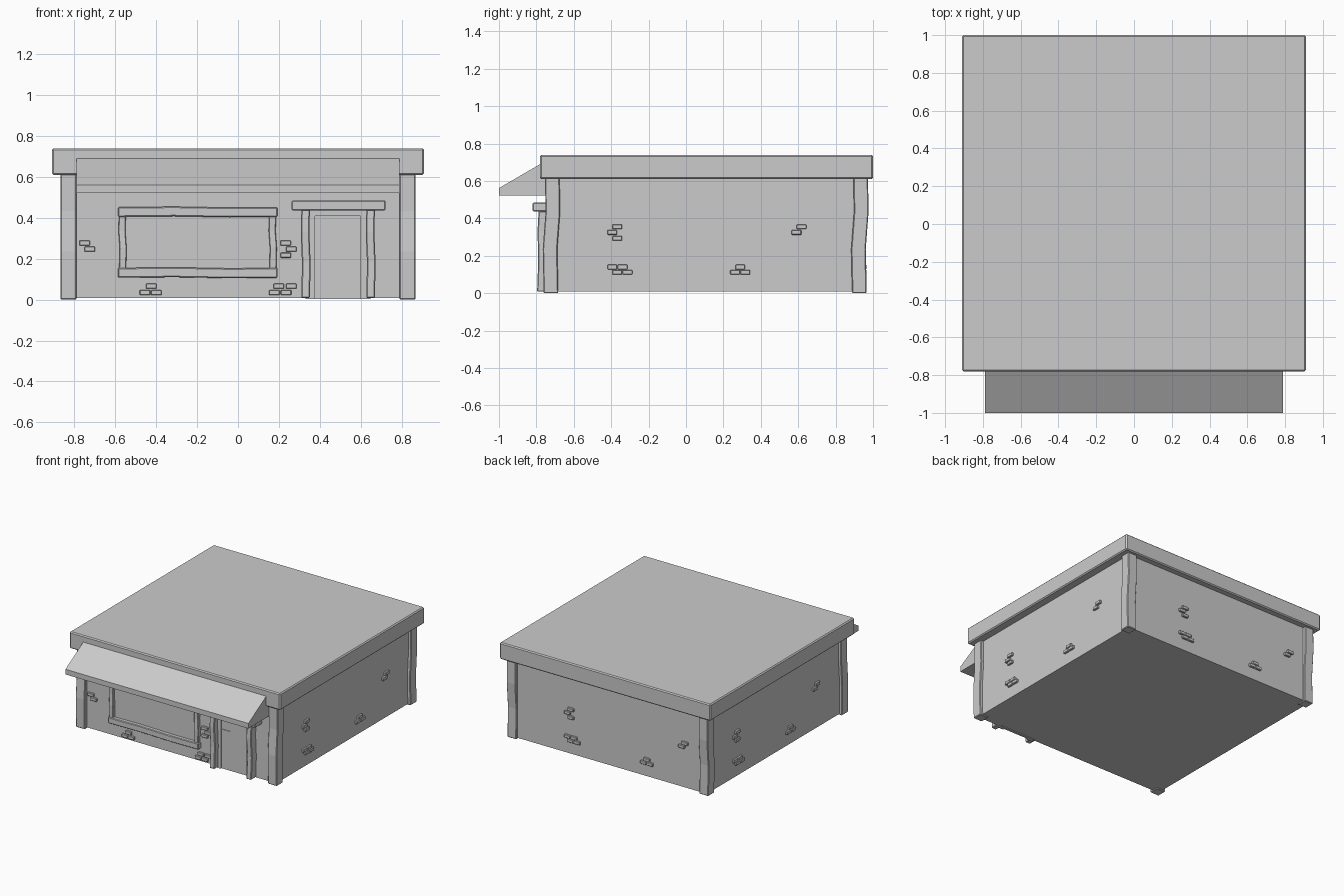
import bpy, bmesh, math
from mathutils import Vector

if "Cube" in bpy.data.objects:
    bpy.data.objects.remove(bpy.data.objects["Cube"])

grey = bpy.data.materials.new("light grey")
grey.diffuse_color = (0.6, 0.6, 0.6, 1)
grey.use_nodes = True
grey.node_tree.nodes["Principled BSDF"].inputs["Base Color"].default_value = grey.diffuse_color

WX, WY0, WY1 = 0.845, -0.735, 0.95      # wall planes
YC = (WY0 + WY1) / 2


def finish(name, bm, bevel=0.0):
    bmesh.ops.recalc_face_normals(bm, faces=bm.faces)
    me = bpy.data.meshes.new(name)
    bm.to_mesh(me)
    bm.free()
    me.materials.append(grey)
    ob = bpy.data.objects.new(name, me)
    bpy.context.collection.objects.link(ob)
    if bevel:
        m = ob.modifiers.new("bevel", 'BEVEL')
        m.width = bevel
        m.segments = 1
    return ob


def add_box(bm, x0, x1, y0, y1, z0, z1):
    vs = bmesh.ops.create_cube(bm, size=1)["verts"]
    for v in vs:
        v.co = Vector(((x0 + x1) / 2 + v.co.x * (x1 - x0),
                       (y0 + y1) / 2 + v.co.y * (y1 - y0),
                       (z0 + z1) / 2 + v.co.z * (z1 - z0)))


def box(name, x0, x1, y0, y1, z0, z1, bevel=0.0):
    bm = bmesh.new()
    add_box(bm, x0, x1, y0, y1, z0, z1)
    return finish(name, bm, bevel)


def bent_beam(name, x0, x1, y0, y1, z0, z1, axis, bends, bevel=0.005):
    """Rough-hewn beam: a box split along one axis, each ring shifted by (dx, dy, dz)."""
    lo, hi = Vector((x0, y0, z0)), Vector((x1, y1, z1))
    a, b = [i for i in range(3) if i != axis]
    bm = bmesh.new()
    rings = []
    for t, off in bends:
        ring = []
        for fa, fb in ((0, 0), (1, 0), (1, 1), (0, 1)):
            p = Vector()
            p[axis] = lo[axis] + t * (hi[axis] - lo[axis])
            p[a] = hi[a] if fa else lo[a]
            p[b] = hi[b] if fb else lo[b]
            ring.append(bm.verts.new(p + Vector(off)))
        rings.append(ring)
    for r, s in zip(rings, rings[1:]):
        for i in range(4):
            j = (i + 1) % 4
            bm.faces.new((r[i], r[j], s[j], s[i]))
    bm.faces.new(rings[0])
    bm.faces.new(rings[-1])
    return finish(name, bm, bevel)


# main block and roof slab
box("walls", -WX, WX, WY0, WY1, 0.008, 0.63)
box("roof", -0.91, 0.91, -0.78, 1.0, 0.61, 0.74, 0.008)

# awning: wedge profile extruded along x
bm = bmesh.new()
prof = [(-0.775, 0.693), (-1.0, 0.562), (-1.0, 0.522), (-0.775, 0.522)]
f = bm.faces.new([bm.verts.new((-0.79, y, z)) for y, z in prof])
ext = bmesh.ops.extrude_face_region(bm, geom=[f])["geom"]
for v in ext:
    if isinstance(v, bmesh.types.BMVert):
        v.co.x = 0.79
finish("awning", bm)
box("awning_backing", -0.79, 0.79, -0.78, WY0, 0.522, 0.62)

# slightly crooked corner posts
post_bend = [(0, (0, -.004, 0)), (.38, (0, -.009, 0)), (.7, (0, .006, 0)), (1, (0, .003, 0))]
for sx, side in ((-1, "left"), (1, "right")):
    xa, xb = sorted((sx * 0.79, sx * 0.868))
    for y0, end in ((-0.757, "front"), (0.892, "back")):
        bent_beam(f"{end}_{side}_post", xa, xb, y0, y0 + 0.078, 0, 0.62, 2, post_bend)

# window frame: two uprights, lintel and sill
up = [(0, (0, 0, 0)), (.4, (.003, -.003, 0)), (.7, (-.003, .002, 0)), (1, (0, 0, 0))]
for n, x in (("left", -0.582), ("right", 0.153)):
    bent_beam(f"window_{n}_upright", x, x + 0.034, -0.76, -0.72, 0.14, 0.42, 2, up, 0.003)
across = [(0, (0, 0, 0)), (.35, (0, 0, .003)), (.7, (0, 0, -.002)), (1, (0, 0, 0))]
bent_beam("window_lintel", -0.587, 0.194, -0.765, -0.72, 0.405, 0.452, 0, across)
bent_beam("window_sill", -0.587, 0.194, -0.768, -0.72, 0.107, 0.155, 0, across)
box("window_pane", -0.56, 0.17, -0.738, -0.72, 0.14, 0.42)

# door frame: crooked uprights, inner jambs, lintel
door_bend = [(0, (0, -.006, 0)), (.4, (.003, 0, 0)), (.75, (-.003, -.004, 0)), (1, (0, .002, 0))]
for n, x in (("left", 0.31), ("right", 0.628)):
    bent_beam(f"door_{n}_upright", x, x + 0.042, -0.79, -0.72, 0.008, 0.44, 2, door_bend)
for n, x in (("left", 0.33), ("right", 0.60)):
    box(f"door_{n}_jamb", x, x + 0.047, -0.75, -0.72, 0.002, 0.43)
box("door_head_jamb", 0.33, 0.645, -0.75, -0.72, 0.41, 0.44)
box("door_lintel", 0.262, 0.722, -0.82, -0.72, 0.437, 0.485, 0.005)

# door leaf with a two-pane window plate
box("door", 0.37, 0.61, -0.739, -0.72, 0.002, 0.415)
for i in range(2):
    z = 0.24 + i * 0.073
    box(f"door_pane_{i + 1}", 0.378, 0.45, -0.743, -0.735, z, z + 0.07)

# exposed bricks: (position along wall, height)
front = [(-.75, .277), (-.725, .247), (.233, .277), (.261, .247), (.233, .217),
         (-.425, .066), (-.455, .034), (-.4, .034),
         (.2, .066), (.26, .066), (.178, .034), (.235, .034)]
side = [(-.475, .355), (-.502, .325), (-.475, .293), (-.502, .14), (-.447, .14),
        (-.475, .112), (-.42, .112), (.51, .355), (.483, .325),
        (.182, .14), (.155, .112), (.21, .112)]


def bricks(name, spots, place):
    bm = bmesh.new()
    for u, z in spots:
        (xa, ya), (xb, yb) = place(u - 0.026, -0.01), place(u + 0.026, 0.016)
        add_box(bm, min(xa, xb), max(xa, xb), min(ya, yb), max(ya, yb), z - 0.0125, z + 0.0125)
    finish(name, bm, 0.003)


bricks("front_bricks", front, lambda u, d: (u, WY0 - d))
bricks("right_bricks", side, lambda u, d: (WX + d, YC + u))
bricks("left_bricks", side, lambda u, d: (-WX - d, YC - u))
bricks("back_bricks", side, lambda u, d: (-u - 0.15, WY1 + d))
